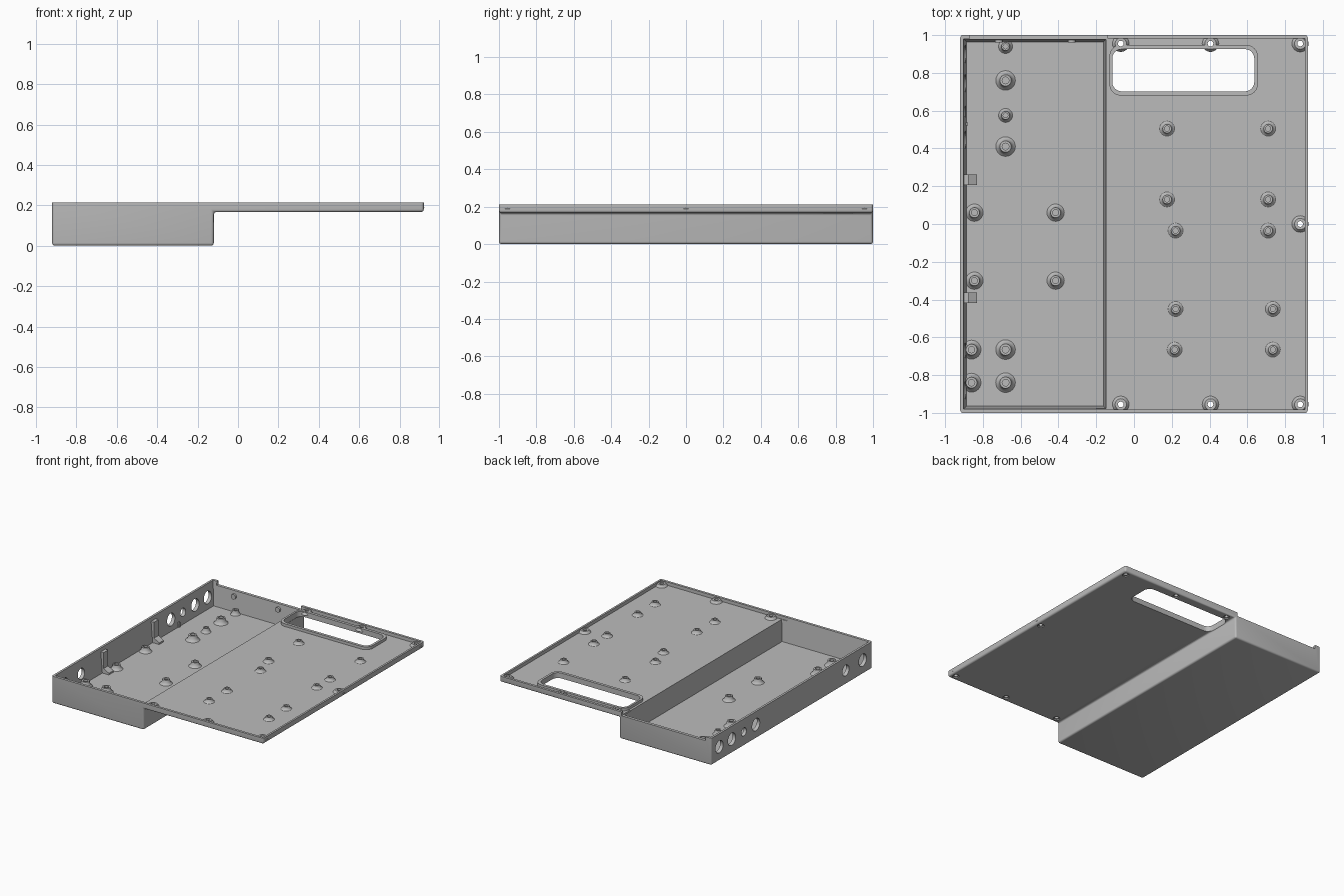
import bpy, bmesh, math
from mathutils import Matrix

cube = bpy.data.objects.get("Cube")
if cube:
    bpy.data.objects.remove(cube)

grey = bpy.data.materials.new("plain_grey")
grey.use_nodes = True
COLOUR = (0.50, 0.50, 0.50, 1)
grey.diffuse_color = COLOUR
grey.node_tree.nodes["Principled BSDF"].inputs["Base Color"].default_value = COLOUR

TOP, DECK, FLOOR = 0.213, 0.187, 0.022


def finish(name, bm):
    bmesh.ops.recalc_face_normals(bm, faces=bm.faces)
    mesh = bpy.data.meshes.new(name)
    bm.to_mesh(mesh)
    bm.free()
    mesh.materials.append(grey)
    ob = bpy.data.objects.new(name, mesh)
    bpy.context.collection.objects.link(ob)
    return ob


def box(name, lo, hi, taper=0.0, corner=0.0):
    """Box whose base is drawn in by taper, with rounded vertical corners."""
    bm = bmesh.new()
    bmesh.ops.create_cube(bm, size=1)
    for v in bm.verts:
        low = v.co.z < 0
        for i in range(3):
            inset = taper if low and i < 2 else 0
            v.co[i] = lo[i] + inset if v.co[i] < 0 else hi[i] - inset
    if corner:
        upright = [e for e in bm.edges
                   if abs(e.verts[0].co.z - e.verts[1].co.z) > 0.01]
        bmesh.ops.bevel(bm, geom=upright, offset=corner, segments=6,
                        profile=0.5, affect='EDGES')
    return finish(name, bm)


def prism(name, profile, y0, y1):
    """Extrude an x-z profile along y."""
    bm = bmesh.new()
    face = bm.faces.new([bm.verts.new((x, y0, z)) for x, z in profile])
    new = bmesh.ops.extrude_face_region(bm, geom=[face])["geom"]
    for v in new:
        if isinstance(v, bmesh.types.BMVert):
            v.co.y = y1
    return finish(name, bm)


def lathe(name, profile, at, sides=24):
    """Revolve an r-z profile about the vertical axis."""
    bm = bmesh.new()
    verts = [bm.verts.new((r, 0, z)) for r, z in profile]
    edges = [bm.edges.new(p) for p in zip(verts, verts[1:])]
    bmesh.ops.spin(bm, geom=verts + edges, cent=(0, 0, 0), axis=(0, 0, 1),
                   angle=2 * math.pi, steps=sides, use_duplicate=False)
    bmesh.ops.remove_doubles(bm, verts=bm.verts, dist=1e-4)
    ob = finish(name, bm)
    ob.location = at
    return ob


def rod(name, at, radius, length, axis='Z'):
    bm = bmesh.new()
    turn = {'X': Matrix.Rotation(math.pi / 2, 4, 'Y'),
            'Y': Matrix.Rotation(math.pi / 2, 4, 'X'), 'Z': Matrix()}[axis]
    bmesh.ops.create_cone(bm, cap_ends=True, segments=24, radius1=radius,
                          radius2=radius, depth=length,
                          matrix=Matrix.Translation(at) @ turn)
    return finish(name, bm)


def combine(target, tool, operation='DIFFERENCE'):
    mod = target.modifiers.new("combine", 'BOOLEAN')
    mod.operation, mod.object, mod.solver = operation, tool, 'EXACT'
    bpy.context.view_layer.objects.active = target
    bpy.ops.object.modifier_apply(modifier=mod.name)
    bpy.data.objects.remove(tool)


def smooth(ob):
    bpy.ops.object.select_all(action='DESELECT')
    ob.select_set(True)
    bpy.context.view_layer.objects.active = ob
    bpy.ops.object.shade_smooth_by_angle(angle=math.radians(35))


# Stepped shell: deep bay on one side, shallow deck on the other
shell = prism("stepped_shell", [(-.92, 0), (-.12, 0), (-.12, .167), (.92, .167),
                                (.92, TOP), (-.92, TOP)], -1, 1)
bm = bmesh.new()
bm.from_mesh(shell.data)
rounded = [e for e in bm.edges if min(v.co.z for v in e.verts) < TOP - .01]
bmesh.ops.bevel(bm, geom=rounded, offset=.014, segments=4, profile=.5, affect='EDGES')
bm.to_mesh(shell.data)
bm.free()

# Hollow interior, and the lowered top of the back wall
combine(shell, box("deep_bay", (-.905, -.982, FLOOR), (-.143, .982, .24), taper=.018))
combine(shell, box("shallow_deck", (-.2, -.981, DECK), (.905, .981, .3)))
combine(shell, box("back_notch", (-.87, .9, .183), (-.14, 1.1, .3)))

# Handle opening with raised rim
combine(shell, box("handle_rim", (-.13, .68, .172), (.655, .948, TOP - .004), corner=.06),
        'UNION')
combine(shell, box("handle_slot", (-.115, .702, .05), (.637, .926, .3), corner=.05))

# Connector holes in the side wall
for y, r in [(.9, .048), (.745, .048), (.595, .032), (.445, .048),
             (-.67, .042), (-.88, .048)]:
    combine(shell, rod("connector_hole", (-.91, y, .11), r, .12, 'X'))

# Case screws: through hole and countersink below, boss ring above
screws = [(x, s * .955) for x in (-.07, .405, .88) for s in (-1, 1)] + [(.88, 0)]
for x, y in screws:
    combine(shell, rod("screw_hole", (x, y, .19), .015, .1))
    combine(shell, rod("screw_recess", (x, y, .165), .024, .02))
    smooth(lathe("screw_boss", [(.044, 0), (.036, .010), (.030, .018),
                                (.015, .018), (.015, -.012)], (x, y, DECK)))
smooth(shell)


# Circuit board standoffs
def standoff(x, y, z, r, h):
    smooth(lathe("standoff", [(r, 0), (r * .8, h * .22), (r * .66, h * .55),
                              (r * .58, h), (r * .34, h), (r * .34, h * .2),
                              (0, h * .2)], (x, y, z)))


for y in (.76, .41, -.665, -.84):
    standoff(-.68, y, FLOOR, .052, .042)
for y in (-.665, -.84):
    standoff(-.86, y, FLOOR, .05, .042)
for y in (.94, .575):
    standoff(-.68, y, FLOOR, .037, .035)
for x in (-.845, -.415):
    for y in (.06, -.30):
        standoff(x, y, FLOOR, .046, .036)
for x0, x1, y in [(.175, .71, .505), (.175, .71, .13), (.22, .71, -.035),
                  (.22, .735, -.45), (.215, .735, -.665)]:
    for x in (x0, x1):
        standoff(x, y, DECK, .04, .025)

# Upright wall brackets with sloping feet
for y in (.235, -.39):
    prism("wall_bracket", [(-.91, FLOOR), (-.83, FLOOR), (-.83, .035), (-.875, .06),
                           (-.875, .185), (-.91, .185)], y - .028, y + .028)

# Small rib on the side wall and locating pegs on the back wall
box("wall_rib", (-.91, .522, FLOOR), (-.878, .538, .06))
for x in (-.715, -.33):
    smooth(rod("back_peg", (x, .973, .14), .02, .026, 'Y'))
